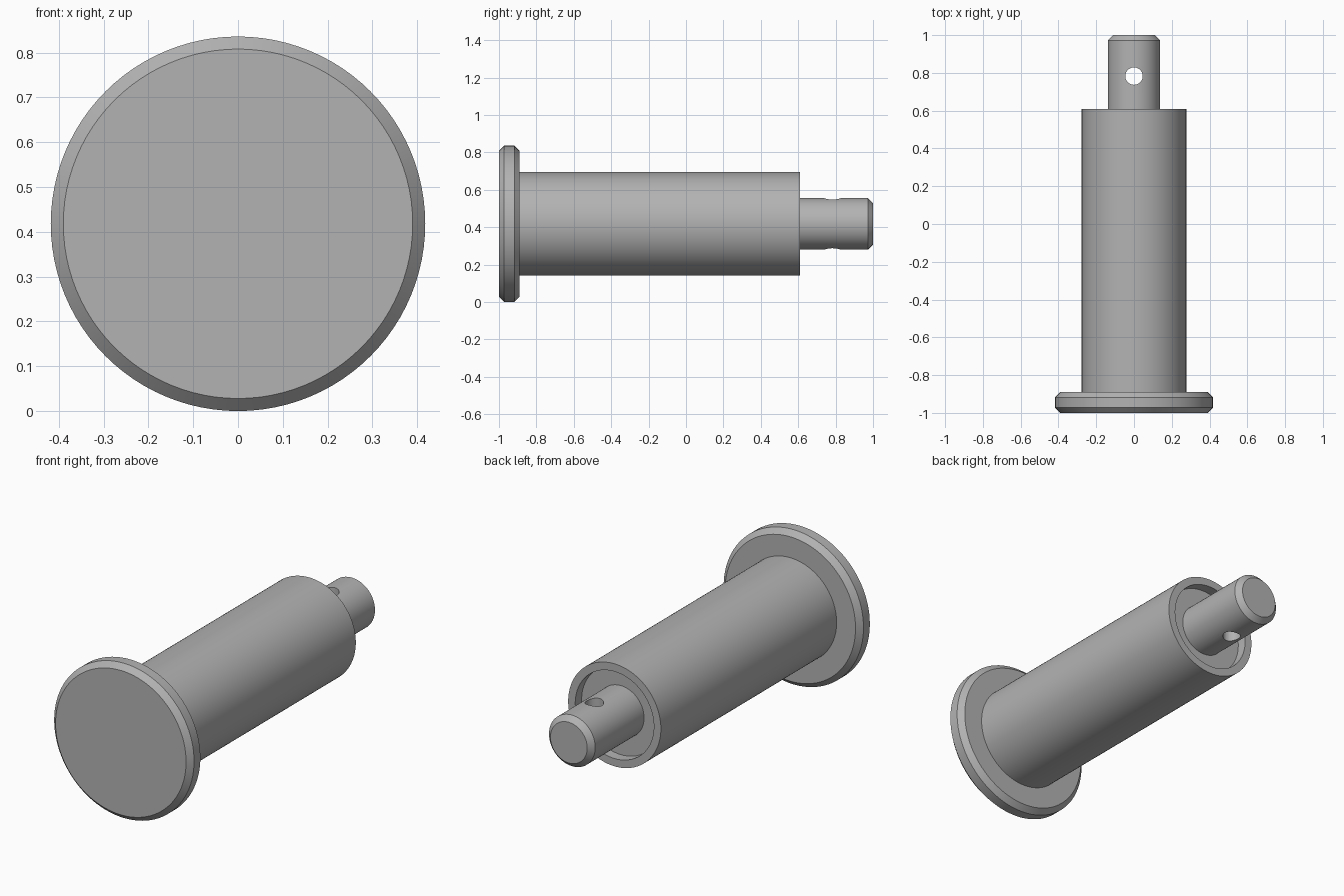
import bpy, bmesh, math
from mathutils import Matrix, Vector

if "Cube" in bpy.data.objects:
    bpy.data.objects.remove(bpy.data.objects["Cube"], do_unlink=True)

AXIS_Z = 0.418   # height of the pin's centreline
SEGMENTS = 96

steel = bpy.data.materials.new("steel_grey")
steel.use_nodes = True
GREY = (0.45, 0.45, 0.45, 1)
steel.diffuse_color = GREY
steel.node_tree.nodes["Principled BSDF"].inputs["Base Color"].default_value = GREY


def lathe(name, profile):
    """Revolve (radius, y) points about the centreline."""
    bm = bmesh.new()
    verts = [bm.verts.new((r, y, AXIS_Z)) for r, y in profile]
    edges = [bm.edges.new(pair) for pair in zip(verts, verts[1:])]
    bmesh.ops.spin(bm, geom=verts + edges, cent=(0, 0, AXIS_Z), axis=(0, 1, 0),
                   angle=math.tau, steps=SEGMENTS, use_merge=False)
    bmesh.ops.remove_doubles(bm, verts=bm.verts, dist=0.0001)
    # Merge each end's triangle fan into a single flat disc
    for v in [v for v in bm.verts if len(v.link_edges) == SEGMENTS]:
        bmesh.ops.dissolve_verts(bm, verts=[v])
    bmesh.ops.recalc_face_normals(bm, faces=bm.faces)
    mesh = bpy.data.meshes.new(name)
    bm.to_mesh(mesh)
    bm.free()
    mesh.materials.append(steel)
    obj = bpy.data.objects.new(name, mesh)
    bpy.context.collection.objects.link(obj)
    return obj


def activate(obj):
    bpy.ops.object.select_all(action="DESELECT")
    obj.select_set(True)
    bpy.context.view_layer.objects.active = obj


# Wide head, chamfered on both rims
head = lathe("head", [(0, -1), (0.39, -1), (0.418, -0.972),
                      (0.418, -0.918), (0.39, -0.89), (0, -0.89)])

# Thick shank with a shallow recess in its end
shank = lathe("shank", [(0, -0.9), (0.277, -0.9), (0.277, 0.61),
                        (0.235, 0.61), (0.235, 0.555), (0, 0.555)])

# Narrow chamfered tip
tip = lathe("tip", [(0, 0.53), (0.138, 0.53), (0.138, 0.972),
                    (0.11, 1), (0, 1)])

# Vertical cross hole through the tip
bpy.ops.mesh.primitive_cylinder_add(vertices=48, radius=0.046, depth=0.6,
                                    location=(0, 0.783, AXIS_Z))
cutter = bpy.context.object
cutter.name = "hole_cutter"
cutter.hide_render = True
cutter.data.materials.append(steel)
activate(tip)
hole = tip.modifiers.new("cross_hole", "BOOLEAN")
hole.operation = "DIFFERENCE"
hole.solver = "EXACT"
hole.object = cutter
bpy.ops.object.modifier_apply(modifier=hole.name)
bpy.data.objects.remove(cutter, do_unlink=True)

for part in (head, shank, tip):
    activate(part)
    bpy.ops.object.shade_smooth_by_angle(angle=math.radians(30))
